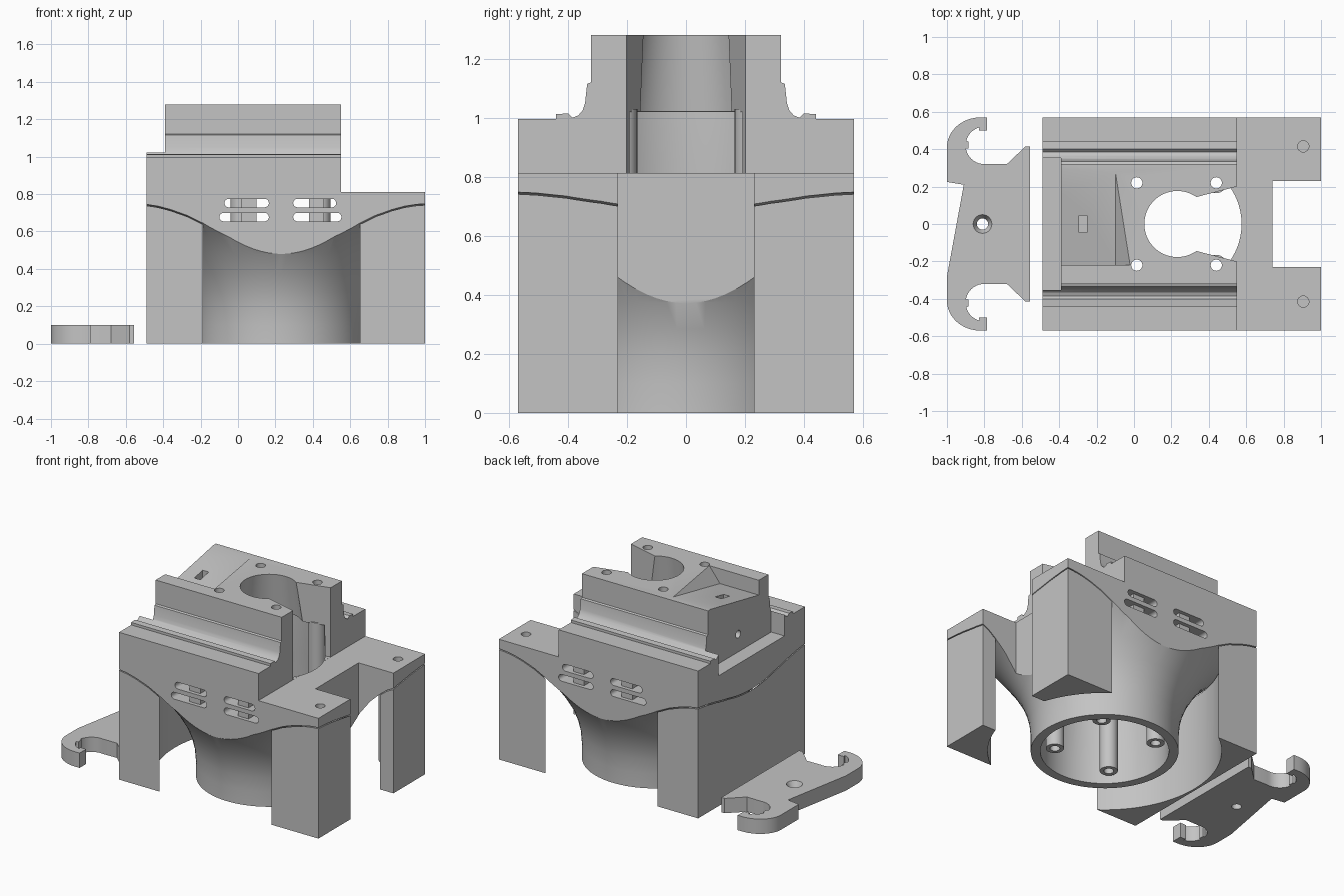
import bpy, bmesh
from math import sin, cos, pi, radians

if "Cube" in bpy.data.objects:
    bpy.data.objects.remove(bpy.data.objects["Cube"])

grey = bpy.data.materials.new("plain grey")
grey.use_nodes = True
grey.diffuse_color = (0.55, 0.55, 0.55, 1)
grey.node_tree.nodes["Principled BSDF"].inputs["Base Color"].default_value = (0.55, 0.55, 0.55, 1)

CX = 0.232         # axis of the duct
LEFT, RIGHT, HALF = -0.49, 1.0, 0.57


def make(name, bm):
    bmesh.ops.recalc_face_normals(bm, faces=bm.faces)
    me = bpy.data.meshes.new(name)
    bm.to_mesh(me)
    bm.free()
    me.materials.append(grey)
    ob = bpy.data.objects.new(name, me)
    bpy.context.collection.objects.link(ob)
    return ob


def extrude(name, pts, vec):
    bm = bmesh.new()
    face = bm.faces.new([bm.verts.new(p) for p in pts])
    new = bmesh.ops.extrude_face_region(bm, geom=[face])["geom"]
    bmesh.ops.translate(bm, vec=vec, verts=[g for g in new if isinstance(g, bmesh.types.BMVert)])
    return make(name, bm)


def box(name, x0, x1, y0, y1, z0, z1):
    return extrude(name, [(x0, y0, z0), (x1, y0, z0), (x1, y1, z0), (x0, y1, z0)], (0, 0, z1 - z0))


def hull(name, pts):
    bm = bmesh.new()
    for p in pts:
        bm.verts.new(p)
    bmesh.ops.convex_hull(bm, input=bm.verts)
    return make(name, bm)


def lathe(name, profile, x, y, n=96):
    # rings of a closed solid of revolution about a vertical axis
    bm = bmesh.new()
    rings = [[bm.verts.new((x + r * cos(2 * pi * i / n), y + r * sin(2 * pi * i / n), z))
              for i in range(n)] for r, z in profile]
    for a, b in zip(rings, rings[1:]):
        for i in range(n):
            j = (i + 1) % n
            bm.faces.new((a[i], a[j], b[j], b[i]))
    bm.faces.new(rings[0])
    bm.faces.new(rings[-1])
    return make(name, bm)


def rod(x, y, r, z0, z1, n=32):
    return lathe("rod", [(r, z0), (r, z1)], x, y, n)


def boolean(ob, tool, op="DIFFERENCE"):
    mod = ob.modifiers.new("cut", "BOOLEAN")
    mod.operation, mod.object, mod.solver = op, tool, "EXACT"
    dg = bpy.context.evaluated_depsgraph_get()
    me = bpy.data.meshes.new_from_object(ob.evaluated_get(dg))
    ob.modifiers.clear()
    ob.data = me
    bpy.data.objects.remove(tool)


def arc(cx, cy, rx, ry, a0, a1, n=16):
    return [(cx + rx * cos(radians(a0 + (a1 - a0) * i / n)),
             cy + ry * sin(radians(a0 + (a1 - a0) * i / n))) for i in range(n + 1)]


FLARE = [(.447, .1), (.455, .2), (.475, .285), (.51, .375), (.57, .48), (.636, .572),
         (.708, .645), (.76, .686), (.82, .717), (.87, .735), (.92, .745), (1.1, .76)]


def flare(drop=0.0, low=0.0):
    return lathe("flare", [(.447, low)] + [(r, z - drop) for r, z in FLARE] + [(1.1, 1.5)], CX, 0)


# main body: rail profile swept along x, trimmed by the trumpet-shaped underside
side = [(HALF, 0), (HALF, .995), (.44, .995), (.44, 1.012), (.40, 1.015), (.385, 1.0),
        (.365, 1.008), (.35, 1.025), (.342, 1.05), (.335, 1.115), (.322, 1.12), (.322, 1.28)]
outline = side + [(-y, z) for y, z in reversed(side)]
body = extrude("body", [(LEFT, y, z) for y, z in outline], (RIGHT - LEFT, 0, 0))
boolean(body, box("c", .552, 1.2, -1, 1, .812, 1.5))
boolean(body, flare(), "INTERSECT")
boolean(body, box("c", .74, 1.2, -.23, .23, -.1, 1))
boolean(body, box("c", -.6, -.39, -.6, .6, 1.03, 1.5))
boolean(body, box("c", -.6, -.39, -.352, .352, .88, 1.4))

# duct bore and the open wedge in the end wall
boolean(body, lathe("c", [(.389, -.1), (.389, .15), (.345, .7), (.34, 1.02), (.21, 1.021),
                          (.174, 1.3)], CX, 0))
boolean(body, hull("c", [(x, s * y, z) for x, y in ((.24, .12), (.34, .145), (.56, .203))
                         for s in (-1, 1) for z in (.813, 1.3)]))

# sloping pocket, its slot and the end hole
boolean(body, hull("c", [(-.5, .3, 1.281), (-.1, .285, 1.281), (-.5, -.22, 1.18), (-.1, -.22, 1.18),
                         (-.02, -.22, 1.281), (-.5, -.22, 1.3), (-.5, .3, 1.3), (-.1, .285, 1.3),
                         (-.02, -.22, 1.3)]))
boolean(body, box("c", -.295, -.25, -.045, .045, 1.05, 1.4))
end_hole = rod(0, 0, .025, 0, .15)
end_hole.rotation_euler = (0, pi / 2, 0)
end_hole.location = (-.45, 0, 1.0)
bpy.context.view_layer.update()
boolean(body, end_hole)

# vent slots, rounded at both ends, right through the block, each with a recessed bar
for z, reach in ((.752, .0), (.677, .028)):
    for x0, x1, mid in ((-.072 - reach, .165, .06), (.295, .525 + reach, .42)):
        r = .023
        pts = arc(x1 - r, z, r, r, -90, 90, 10) + arc(x0 + r, z, r, r, 90, 270, 10)
        boolean(body, extrude("c", [(x, -.7, h) for x, h in pts], (0, 1.4, 0)))
        for s in (-1, 1):
            box("vent_bar", mid - .04, mid + .04, *sorted((s * .36, s * .545)), z - r, z + r)

# screw holes and hollow posts
for i, (x, y) in enumerate([(.015, .22), (.44, .22), (.015, -.22), (.44, -.22)]):
    boolean(body, rod(x, y, .03, .5, 1.4))
    post = rod(x, y, .055, .04, 1.03)
    post.name = "screw_post_%d" % (i + 1)
    boolean(post, rod(x, y, .03, -.1, 1.4))
for y in (-.415, .415):
    boolean(body, rod(.905, y, .03, .77, 1))

# legs: wall on one end, two posts on the other, hollowed round the duct
legs = box("legs", LEFT, RIGHT, -HALF, HALF, 0, .8)
boolean(legs, box("c", .6, 1.2, -.23, .23, -.1, 1))
boolean(legs, rod(CX, 0, .7075, -.1, 1, 128))
boolean(legs, flare(.007, -.2))

# flat clip plate with two hooks
def hook(edge):
    return ([(-.555, edge), (-.58, edge), (-.68, .32)]
            + arc(-.80, .42, .1, .1, -80, -170, 10) + [(-.885, .405), (-.885, .44)]
            + arc(-.80, .42, .1, .1, 165, 105, 8) + [(-.83, .5), (-.785, .5), (-.785, HALF)]
            + arc(-.82, .41, .18, .16, 90, 180))


upper = hook(.415)
lower = [(x, -y) for x, y in reversed(upper)]
plan = upper + [(-1, .225), (-.91, .21), (-1, -.28)] + lower
clip = extrude("clip_plate", [(x, y, 0) for x, y in plan], (0, 0, .1))
boolean(clip, lathe("c", [(.03, -.1), (.03, .06), (.05, .1), (.05, .2)], -.81, 0, 32))

# smooth curved surfaces, keep hard edges
bpy.ops.object.select_all(action="DESELECT")
for ob in bpy.context.scene.objects:
    if ob.type == "MESH":
        ob.select_set(True)
        bpy.context.view_layer.objects.active = ob
bpy.ops.object.shade_smooth_by_angle(angle=radians(25))
